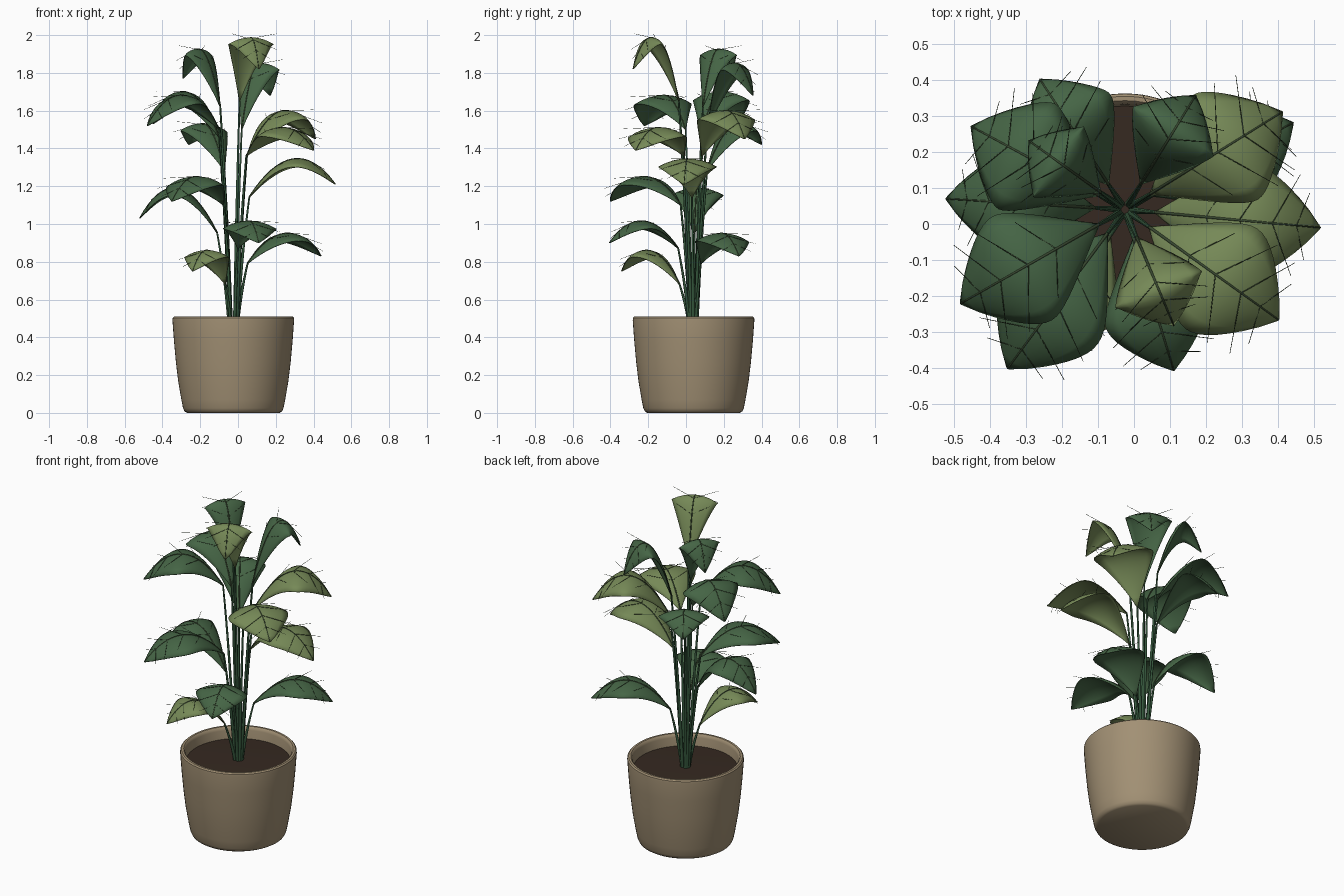
import bpy, bmesh, math
from mathutils import Vector

cube = bpy.data.objects.get("Cube")
if cube:
    bpy.data.objects.remove(cube, do_unlink=True)


def material(name, rgb):
    mat = bpy.data.materials.new(name)
    mat.use_nodes = True
    colour = (*rgb, 1)
    mat.diffuse_color = colour
    bsdf = mat.node_tree.nodes["Principled BSDF"]
    bsdf.inputs["Base Color"].default_value = colour
    bsdf.inputs["Roughness"].default_value = 0.7
    return mat


CLAY = material("clay_beige", (0.36, 0.28, 0.175))
SOIL = material("soil_brown", (0.036, 0.022, 0.015))
STEM = material("stem_green", (0.035, 0.095, 0.045))
DARK = material("leaf_dark_green", (0.06, 0.13, 0.06))
LIGHT = material("leaf_light_green", (0.18, 0.25, 0.095))
VEIN = material("vein_green", (0.04, 0.065, 0.03))

CENTRE = Vector((-0.025, 0.04, 0))


def mesh_object(name, bm, mat, angle=40):
    bmesh.ops.recalc_face_normals(bm, faces=bm.faces)
    mesh = bpy.data.meshes.new(name)
    bm.to_mesh(mesh)
    bm.free()
    obj = bpy.data.objects.new(name, mesh)
    bpy.context.collection.objects.link(obj)
    mesh.materials.append(mat)
    smooth(obj, angle)
    return obj


def smooth(obj, angle):
    bpy.ops.object.select_all(action="DESELECT")
    obj.select_set(True)
    bpy.context.view_layer.objects.active = obj
    bpy.ops.object.shade_smooth_by_angle(angle=math.radians(angle))


def lathe(name, profile, mat, sides=64):
    """Spin a radius/height profile around the plant's axis."""
    bm = bmesh.new()
    verts = [bm.verts.new(CENTRE + Vector((r, 0, z))) for r, z in profile]
    edges = [bm.edges.new(pair) for pair in zip(verts, verts[1:])]
    bmesh.ops.spin(bm, geom=verts + edges, cent=CENTRE, axis=(0, 0, 1),
                   angle=math.tau, steps=sides, use_duplicate=False)
    bmesh.ops.remove_doubles(bm, verts=bm.verts, dist=1e-5)
    return mesh_object(name, bm, mat)


def tubes(name, paths, radius, mat):
    """Round tubes along point paths, tapering to the end, as one mesh."""
    curve = bpy.data.curves.new(name, "CURVE")
    curve.dimensions = "3D"
    curve.bevel_depth = radius
    curve.bevel_resolution = 1
    curve.use_fill_caps = True
    for path in paths:
        spline = curve.splines.new("POLY")
        spline.points.add(len(path) - 1)
        for i, (point, co) in enumerate(zip(spline.points, path)):
            point.co = (*co, 1)
            point.radius = 1 - 0.5 * i / (len(path) - 1)
    curve.materials.append(mat)
    obj = bpy.data.objects.new(name, curve)
    bpy.context.collection.objects.link(obj)
    bpy.ops.object.select_all(action="DESELECT")
    obj.select_set(True)
    bpy.context.view_layer.objects.active = obj
    bpy.ops.object.convert(target="MESH")
    smooth(bpy.context.object, 60)


def bezier(a, b, c, t):
    return a * (1 - t) ** 2 + b * 2 * t * (1 - t) + c * t ** 2


def half_width(t):
    """Leaf outline: narrow base, broad past the middle, pointed tip."""
    return max(math.sin(math.pi * t ** 1.2) ** 0.8 if 0 < t < 1 else 0, 0.02)


def leaf(name, tip, base_z, peak_z, width, mat):
    tip = Vector(tip)
    out = (tip - CENTRE).to_2d().to_3d().normalized()
    side = Vector((-out.y, out.x, 0))
    base = CENTRE + out * 0.085 + Vector((0, 0, base_z))
    peak = base.lerp(tip, 0.56)
    peak.z = peak_z
    k = 0.55
    ctrl = (peak - base * (1 - k) ** 2 - tip * k ** 2) / (2 * k * (1 - k))

    def frame(t):
        tangent = ((ctrl - base) * (1 - t) + (tip - ctrl) * t).normalized()
        normal = tangent.cross(side).normalized()
        return bezier(base, ctrl, tip, t), tangent, normal

    # Blade, arched across its width
    rows, cols = 18, 8
    bm = bmesh.new()
    grid = []
    for i in range(rows + 1):
        t = i / rows
        mid, tangent, normal = frame(t)
        w = half_width(t) * width / 2
        row = []
        for j in range(cols + 1):
            s = 2 * j / cols - 1
            row.append(bm.verts.new(mid + side * (s * w) - normal * (0.28 * w * s * s)))
        grid.append(row)
    for a, b in zip(grid, grid[1:]):
        for j in range(cols):
            bm.faces.new((a[j], a[j + 1], b[j + 1], b[j]))
    blade = mesh_object(name + "_blade", bm, mat, 60)
    solid = blade.modifiers.new("thickness", "SOLIDIFY")
    solid.thickness = 0.004
    solid.offset = 0

    # Midrib and straight side veins
    tubes(name + "_midrib", [[frame(i / 16)[0] + frame(i / 16)[2] * 0.002
                              for i in range(17)]], 0.004, VEIN)
    veins = []
    for t in (0.3, 0.5, 0.7, 0.85):
        mid, tangent, normal = frame(t)
        reach = half_width(t) * width * 0.5
        for sign in (-1, 1):
            end = mid + side * (sign * reach) + tangent * reach * 0.55 - normal * 0.012
            veins.append([mid + normal * 0.002, end])
    tubes(name + "_side_veins", veins, 0.0015, VEIN)

    # Stem rising from the soil into the leaf base
    root = CENTRE + out * 0.018 + Vector((0, 0, 0.43))
    bend = root.lerp(base, 0.55) - out * 0.012
    tubes(name + "_stem", [[bezier(root, bend, base, i / 10) for i in range(11)]],
          0.010, STEM)


# Pot with a rounded rim and a small foot, open at the top
lathe("pot", [(0, 0), (0.245, 0), (0.258, 0.008), (0.266, 0.025), (0.275, 0.07),
              (0.292, 0.17), (0.304, 0.27), (0.314, 0.38), (0.322, 0.49),
              (0.321, 0.503), (0.314, 0.51), (0.302, 0.51), (0.295, 0.503),
              (0.292, 0.49), (0.285, 0.42), (0, 0.42)], CLAY)
lathe("soil", [(0, 0.448), (0.15, 0.446), (0.288, 0.44), (0.287, 0.425)], SOIL)

# Leaves: tip position, base height, peak height, width, colour
leaves = {
    "top_front_leaf": ((0.11, -0.28, 1.82), 1.65, 1.985, 0.26, LIGHT),
    "top_back_leaf": ((0.17, 0.355, 1.68), 1.5, 1.85, 0.26, DARK),
    "top_right_leaf": ((-0.29, 0.23, 1.77), 1.62, 1.925, 0.24, DARK),
    "upper_left_back_leaf": ((0.41, 0.31, 1.45), 1.36, 1.6, 0.34, LIGHT),
    "upper_left_front_leaf": ((0.40, -0.265, 1.39), 1.36, 1.51, 0.34, LIGHT),
    "middle_left_leaf": ((0.515, -0.01, 1.21), 1.14, 1.345, 0.31, LIGHT),
    "upper_right_back_leaf": ((-0.45, 0.27, 1.53), 1.46, 1.7, 0.33, DARK),
    "upper_right_front_leaf": ((-0.48, -0.22, 1.52), 1.5, 1.68, 0.33, DARK),
    "middle_right_front_leaf": ((-0.35, -0.4, 1.12), 1.1, 1.25, 0.32, DARK),
    "middle_right_leaf": ((-0.52, 0.07, 1.03), 0.95, 1.19, 0.28, DARK),
    "middle_back_leaf": ((-0.26, 0.4, 1.42), 1.28, 1.53, 0.28, DARK),
    "lower_left_back_leaf": ((0.44, 0.28, 0.83), 0.79, 0.95, 0.29, DARK),
    "lower_front_leaf": ((0.11, -0.405, 0.9), 0.87, 1.015, 0.29, DARK),
    "lower_right_front_leaf": ((-0.24, -0.34, 0.75), 0.68, 0.86, 0.25, LIGHT),
}
for leaf_name, spec in leaves.items():
    leaf(leaf_name, *spec)
